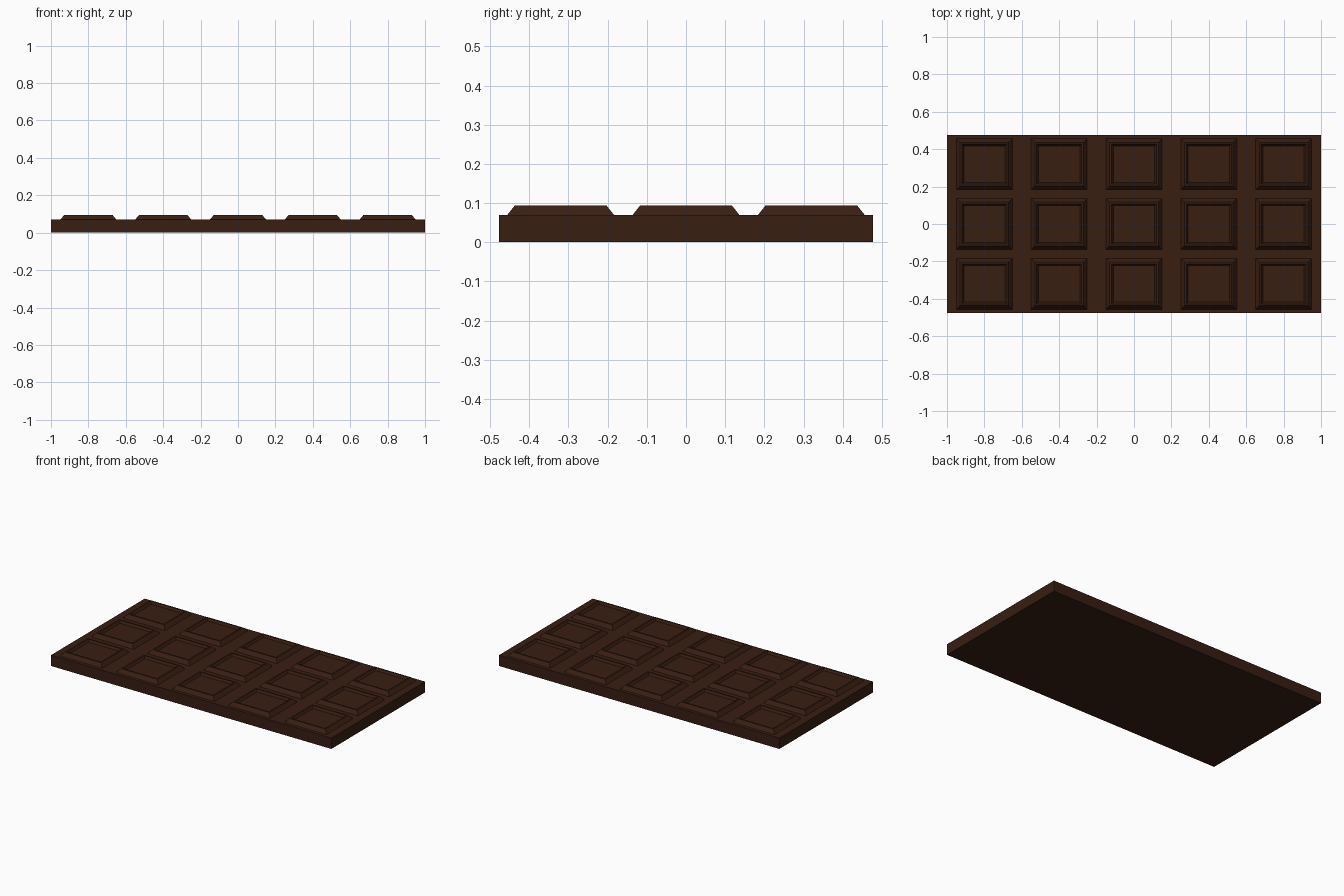
import bpy, bmesh

if "Cube" in bpy.data.objects:
    bpy.data.objects.remove(bpy.data.objects["Cube"])

mat = bpy.data.materials.new("dark_chocolate")
mat.diffuse_color = (0.04, 0.013, 0.006, 1)
mat.use_nodes = True
mat.node_tree.nodes["Principled BSDF"].inputs["Base Color"].default_value = mat.diffuse_color


def finish(bm, name, location=(0, 0, 0)):
    bmesh.ops.recalc_face_normals(bm, faces=bm.faces)
    mesh = bpy.data.meshes.new(name)
    bm.to_mesh(mesh)
    bm.free()
    mesh.materials.append(mat)
    obj = bpy.data.objects.new(name, mesh)
    obj.location = location
    bpy.context.collection.objects.link(obj)
    return obj


def stacked_rectangles(name, rings, location=(0, 0, 0)):
    """Bridge rectangles given as (half x, half y, z), capping both ends."""
    bm = bmesh.new()
    loops = [[bm.verts.new((sx * hx, sy * hy, z))
              for sx, sy in ((-1, -1), (1, -1), (1, 1), (-1, 1))]
             for hx, hy, z in rings]
    for a, b in zip(loops, loops[1:]):
        for i in range(4):
            j = (i + 1) % 4
            bm.faces.new((a[i], a[j], b[j], b[i]))
    bm.faces.new(loops[0][::-1])
    bm.faces.new(loops[-1])
    return finish(bm, name, location)


# Flat base of the bar
SLAB_TOP = 0.07
stacked_rectangles("bar_base", [(1, 0.477, 0), (1, 0.477, SLAB_TOP)])

# Bevelled square segments, each with a shallow sunken panel
segment = [
    (0.15, 0.136, -0.005),
    (0.15, 0.136, 0),
    (0.13, 0.117, 0.024),
    (0.12, 0.107, 0.024),
    (0.11, 0.098, 0.010),
]
for row in range(3):
    for col in range(5):
        stacked_rectangles(f"segment_{row + 1}_{col + 1}", segment,
                           ((col - 2) * 0.4, (row - 1) * 0.32, SLAB_TOP))
